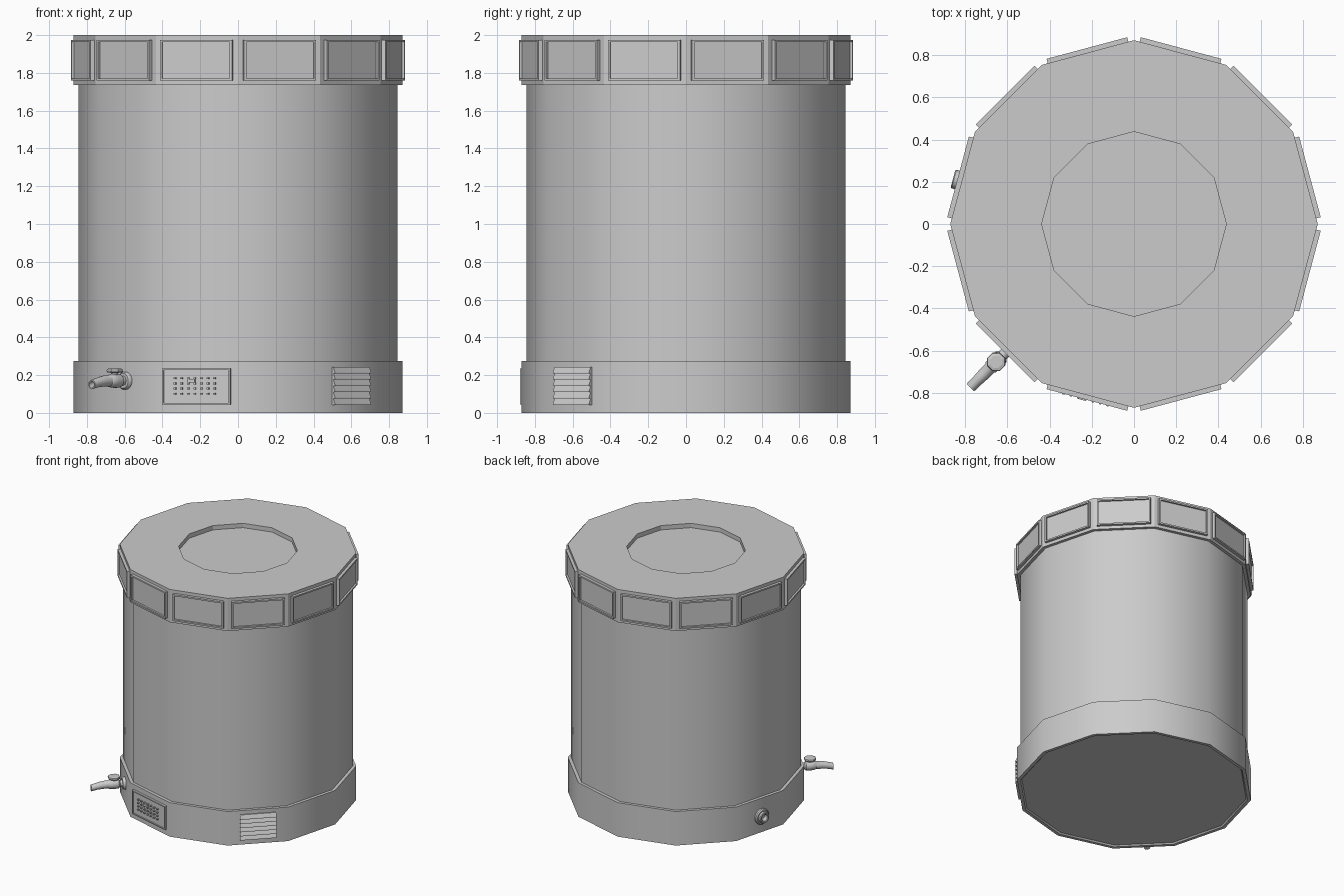
import bpy, bmesh
from math import sin, cos, pi, radians
from mathutils import Matrix, Vector

if "Cube" in bpy.data.objects:
    bpy.data.objects.remove(bpy.data.objects["Cube"])

R = 0.87                     # corner radius of base and lid
APO = R * cos(pi / 12)       # distance to the flat sides


def finish(name, bm, mat=None, smooth=None):
    bmesh.ops.recalc_face_normals(bm, faces=bm.faces[:])
    me = bpy.data.meshes.new(name)
    if mat is not None:
        bm.transform(mat)
    bm.to_mesh(me)
    bm.free()
    ob = bpy.data.objects.new(name, me)
    bpy.context.collection.objects.link(ob)
    if smooth:
        bpy.ops.object.select_all(action='DESELECT')
        ob.select_set(True)
        bpy.context.view_layer.objects.active = ob
        bpy.ops.object.shade_smooth_by_angle(angle=radians(smooth))
    return ob


def skin(bm, loops):
    """Bridge equal-length vertex loops, or fan to a single vertex."""
    for a, b in zip(loops, loops[1:]):
        n = max(len(a), len(b))
        for i in range(n):
            j = (i + 1) % n
            if len(a) == 1:
                bm.faces.new((a[0], b[i], b[j]))
            elif len(b) == 1:
                bm.faces.new((a[i], a[j], b[0]))
            else:
                bm.faces.new((a[i], a[j], b[j], b[i]))


def loft(name, rings, sides=12, mat=None, smooth=None):
    """Rings are (radius, height along axis, optional sideways shift)."""
    bm = bmesh.new()
    loops = []
    for r, d, *s in rings:
        v = s[0] if s else 0
        if r == 0:
            loops.append([bm.verts.new((0, v, d))])
        else:
            loops.append([bm.verts.new((r * cos(2 * pi * i / sides),
                                        r * sin(2 * pi * i / sides) + v, d))
                          for i in range(sides)])
    skin(bm, loops)
    return finish(name, bm, mat, smooth)


def on_face(deg, z, t=0):
    """Matrix whose x runs along a flat side, y is up, z points outward."""
    a = radians(deg)
    n, u = Vector((cos(a), sin(a), 0)), Vector((-sin(a), cos(a), 0))
    o = n * APO + u * t + Vector((0, 0, z))
    return Matrix(((u.x, 0, n.x, o.x), (u.y, 0, n.y, o.y),
                   (0, 1, 0, o.z), (0, 0, 0, 1)))


def framed_panel(name, w, h, depth, border, floor, mat):
    bm = bmesh.new()
    loops = []
    for b, d in ((0, 0), (0, depth), (border, depth), (border, floor)):
        x, y = w / 2 - b, h / 2 - b
        loops.append([bm.verts.new((sx * x, sy * y, d))
                      for sx, sy in ((-1, -1), (1, -1), (1, 1), (-1, 1))])
    skin(bm, loops)
    bm.faces.new(loops[-1])
    return finish(name, bm, mat)


def add_box(bm, x, y, w, h, d0, d1):
    bmesh.ops.create_cube(bm, size=1, matrix=Matrix.Translation((x, y, (d0 + d1) / 2))
                          @ Matrix.Diagonal((w, h, d1 - d0, 1)))


# Main drum, base ring and lid with a shallow recess
loft("tank_body", [(0.845, 0.27), (0.845, 1.74)], smooth=35)
loft("base", [(0, 0.01), (0.835, 0.01), (0.845, 0), (R, 0), (R, 0.275), (0.84, 0.275)], smooth=35)
loft("lid", [(0.84, 1.735), (R, 1.735), (R, 2), (0.437, 2), (0.437, 1.965), (0, 1.965)])

# Framed panels round the lid
for k in range(12):
    framed_panel(f"lid_panel_{k + 1}", 0.395, 0.215, 0.022, 0.012, 0.008,
                 on_face(15 + 30 * k, 1.867))

# Control panel with small buttons
ctrl = on_face(255, 0.14)
framed_panel("control_panel", 0.375, 0.192, 0.018, 0.009, 0.010, ctrl)
bm = bmesh.new()
for row in range(4):
    for col in range(7):
        add_box(bm, -0.115 + 0.036 * col, -0.038 + 0.027 * row, 0.011, 0.009, 0.009, 0.026)
add_box(bm, -0.025, 0.03, 0.04, 0.02, 0.009, 0.028)
finish("control_buttons", bm, ctrl)

# Louvred vent: sawtooth profile extruded sideways
bm = bmesh.new()
n, h = 6, 0.2
pts = [(0, -h / 2)]
for i in range(n):
    z0 = -h / 2 + h * i / n
    pts += [(0.022, z0), (0.020, z0 + 0.008), (0.008, z0 + h / n)]
pts.append((0, h / 2))
sides = [[bm.verts.new((x, z, d)) for d, z in pts] for x in (-0.135, 0.135)]
skin(bm, sides)
for s in sides:
    bm.faces.new(s)
finish("vent", bm, on_face(315, 0.143))

# Tap: wall flange, valve body with drooping spout, round handle
tap = on_face(225, 0.17)
loft("tap_flange", [(0.047, -0.005), (0.047, 0.012), (0.04, 0.022), (0, 0.022)], 20, tap, 35)
loft("tap_spout", [(0.026, 0.0), (0.026, 0.04), (0.036, 0.05), (0.038, 0.085), (0.034, 0.12),
                   (0.03, 0.125), (0.029, 0.17, -0.002), (0.026, 0.21, -0.009),
                   (0.025, 0.255, -0.02), (0.018, 0.255, -0.02), (0.017, 0.22, -0.012),
                   (0, 0.22, -0.012)], 16, tap, 35)
hub = tap @ Vector((0, 0, 0.083))
loft("tap_handle", [(0.02, 0.03), (0.02, 0.042), (0.044, 0.045), (0.047, 0.052),
                    (0.044, 0.062), (0.03, 0.066), (0, 0.066)], 8,
     Matrix.Translation(hub) @ Matrix.Rotation(radians(22.5), 4, 'Z'))

# Round hose port with a raised lip
loft("hose_port", [(0.062, -0.005), (0.062, 0.014), (0.055, 0.022), (0.045, 0.022),
                   (0.045, 0.038), (0.040, 0.043), (0.030, 0.043), (0.026, 0.038),
                   (0.026, 0.008), (0, 0.008)], 20, on_face(165, 0.13, 0.015), 35)
